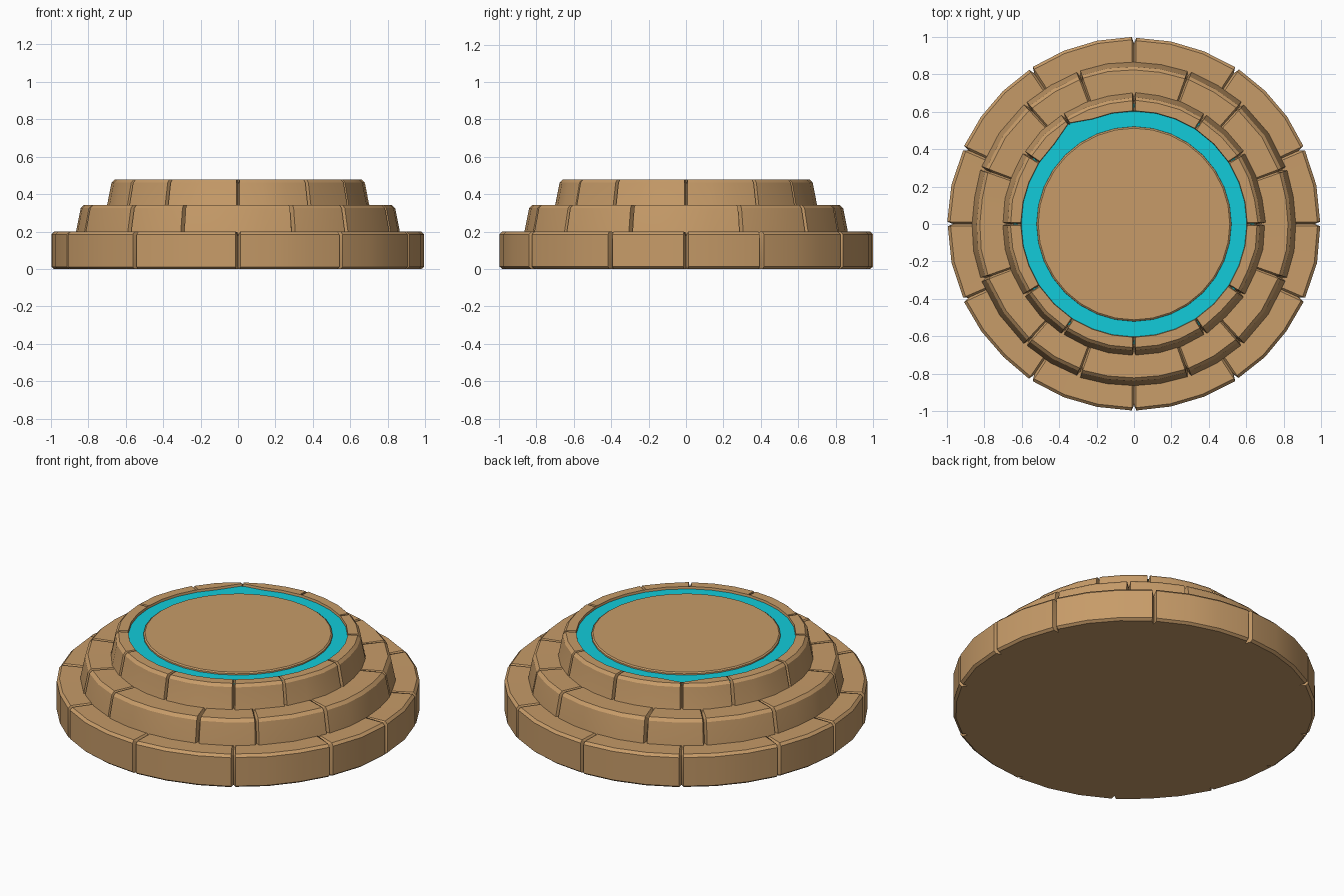
import bpy, bmesh, math, random

if "Cube" in bpy.data.objects:
    bpy.data.objects.remove(bpy.data.objects["Cube"])

random.seed(4)

def material(name, rgb):
    m = bpy.data.materials.new(name)
    m.diffuse_color = (*rgb, 1)
    m.use_nodes = True
    m.node_tree.nodes["Principled BSDF"].inputs["Base Color"].default_value = m.diffuse_color
    return m

stone = material("sandstone tan", (0.57, 0.33, 0.14))
glow = material("bright cyan", (0.006, 0.60, 0.70))

def finish(name, bm, mat):
    bmesh.ops.recalc_face_normals(bm, faces=bm.faces)
    me = bpy.data.meshes.new(name)
    bm.to_mesh(me)
    bm.free()
    me.materials.append(mat)
    ob = bpy.data.objects.new(name, me)
    bpy.context.collection.objects.link(ob)
    bpy.ops.object.select_all(action='DESELECT')
    bpy.context.view_layer.objects.active = ob
    ob.select_set(True)
    bpy.ops.object.shade_smooth_by_angle(angle=math.radians(25))
    return ob

def columns(joints, step):
    """Angles round a tier: (angle, is_groove), with a V notch at each joint."""
    out = []
    joints = sorted(j % 360 for j in joints)
    for a, b in zip(joints, joints[1:] + [joints[0] + 360]):
        lo, hi = a + 0.7, b - 0.7
        n = max(1, round((hi - lo) / step))
        out.append((a, True))
        out += [(lo + (hi - lo) * i / n, False) for i in range(n + 1)]
    return out

def tier(name, profile, joints, outer, step=11, cap=False, chip=None):
    """Revolve a profile; the first `outer` points and the top edge are cut at joints."""
    bm = bmesh.new()
    rings = []
    for ang, groove in columns(joints, step):
        t = math.radians(ang)
        wob = random.uniform(-0.006, 0.0)
        col = []
        for i, (r, z) in enumerate(profile):
            if i < outer:
                r += wob - (0.03 if groove else 0)
                if groove and i >= outer - 2:
                    z -= 0.025
            elif chip and abs(ang - chip) < step / 2:
                r += 0.035          # broken piece of the inner lip
            col.append(bm.verts.new((r * math.cos(t), r * math.sin(t), z)))
        rings.append(col)
    for a, b in zip(rings, rings[1:] + rings[:1]):
        for i in range(len(profile) - 1):
            bm.faces.new((a[i], b[i], b[i + 1], a[i + 1]))
    if cap:
        bm.faces.new([c[0] for c in rings])
    return finish(name, bm, stone)

def mirrored(angles):
    return sorted({s % 360 for a in angles for s in (a, -a, 180 - a, 180 + a)})

# Three stepped courses of stone blocks
tier("bottom_course",
     [(0.985, 0), (1.0, 0.012), (1.0, 0.185), (0.985, 0.2), (0.80, 0.195)],
     mirrored([0, 24, 56.5, 90]), 4, cap=True)
tier("middle_course",
     [(0.872, 0.18), (0.868, 0.21), (0.845, 0.325), (0.828, 0.342), (0.62, 0.335)],
     mirrored([20, 48, 70]), 4)
tier("top_course",
     [(0.708, 0.32), (0.70, 0.35), (0.678, 0.462), (0.662, 0.478), (0.605, 0.478), (0.60, 0.45)],
     mirrored([0, 33, 57, 90]), 4, chip=121)

# Cyan inlay ring, slightly sunk below the rim
def band(name, pts, mat, n, cap=False):
    bm = bmesh.new()
    rings = [[bm.verts.new((r * math.cos(2 * math.pi * k / n), r * math.sin(2 * math.pi * k / n), z))
              for k in range(n)] for r, z in pts]
    for a, b in zip(rings, rings[1:]):
        for k in range(n):
            bm.faces.new((a[k], a[k - 1], b[k - 1], b[k]))
    if cap:
        bm.faces.new(rings[-1])
    ob = finish(name, bm, mat)
    if ob.data.polygons[0].normal.z < 0:
        ob.data.flip_normals()
    return ob

band("glow_ring", [(0.645, 0.464), (0.50, 0.464)], glow, 40)

# Central standing slab
band("centre_slab", [(0.522, 0.45), (0.52, 0.472), (0.512, 0.478)], stone, 32, cap=True)
